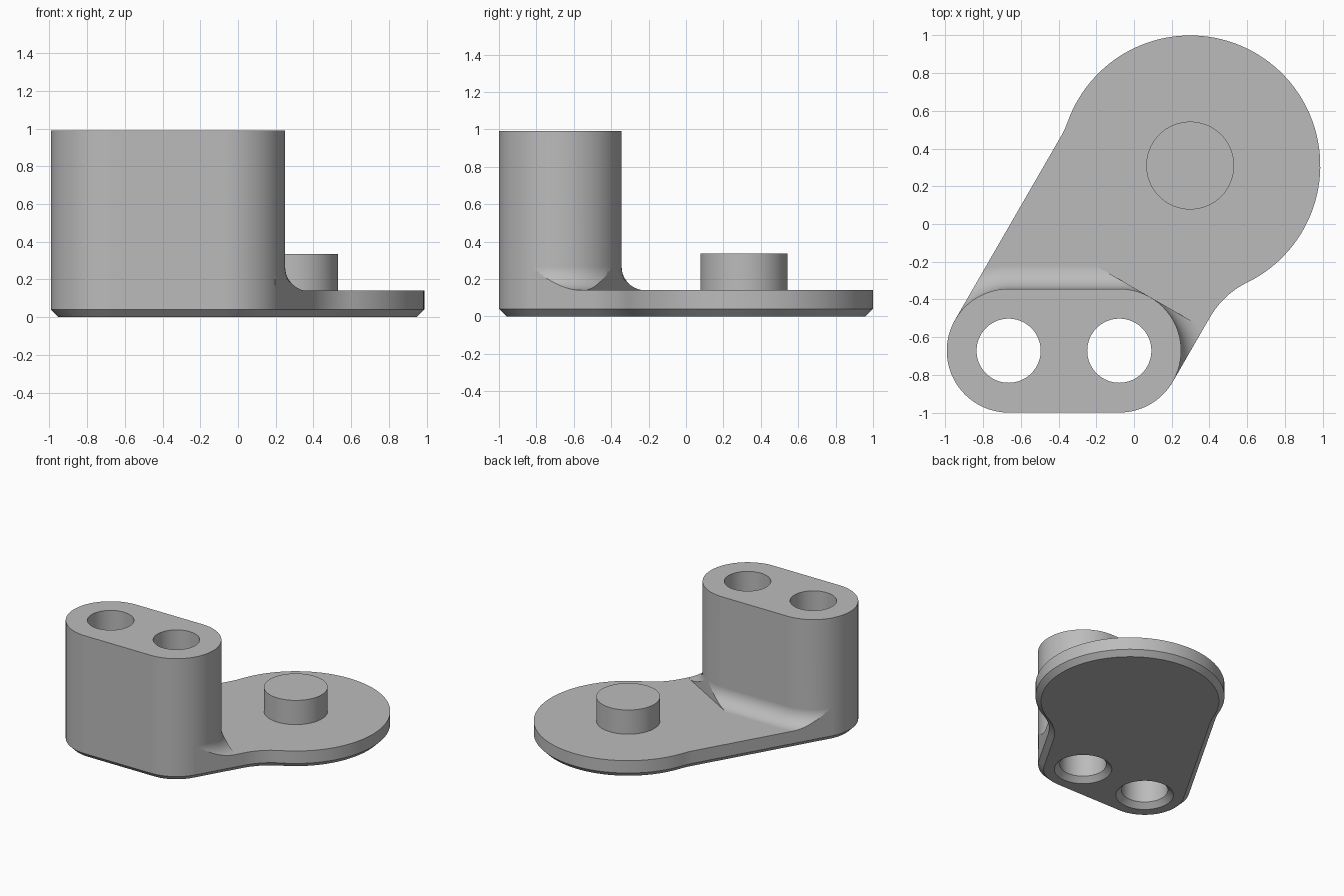
import bpy
import bmesh
from math import acos, cos, sin, radians, degrees
from mathutils import Vector

if "Cube" in bpy.data.objects:
    bpy.data.objects.remove(bpy.data.objects["Cube"], do_unlink=True)

# Main dimensions
POST_L, POST_R, POST_RAD = Vector((-0.665, -0.672)), Vector((-0.078, -0.672)), 0.328
DISC, DISC_RAD = Vector((0.298, 0.31)), 0.69
PLATE_TOP, POST_TOP, BOSS_TOP = 0.14, 0.99, 0.335
CHAMFER, COVE, NECK_RAD = 0.04, 0.125, 0.46
HOLE_RAD, BOSS_RAD = 0.17, 0.233
STEP = 3

grey = bpy.data.materials.new("plain grey")
grey.use_nodes = True
grey.diffuse_color = (0.5, 0.5, 0.5, 1)
grey.node_tree.nodes["Principled BSDF"].inputs["Base Color"].default_value = (0.5, 0.5, 0.5, 1)


def polar(angle):
    return Vector((cos(radians(angle)), sin(radians(angle))))


def arc(center, radius, start, end):
    n = max(2, round(abs(end - start) / STEP))
    return [center + radius * polar(start + (end - start) * i / n) for i in range(n + 1)]


def circle(center, radius):
    return arc(center, radius, 0, 360)[:-1]


def loft(name, layers, cuts=()):
    """Closed solid through (outline, height) layers, trimmed by vertical planes."""
    bm = bmesh.new()
    rings = [[bm.verts.new((p.x, p.y, z)) for p in outline] for outline, z in layers]
    for low, high in zip(rings, rings[1:]):
        for i in range(len(low)):
            j = (i + 1) % len(low)
            bm.faces.new((low[i], low[j], high[j], high[i]))
    bm.faces.new(rings[0][::-1])
    bm.faces.new(rings[-1])
    for point, normal in cuts:
        geom = bm.verts[:] + bm.edges[:] + bm.faces[:]
        cut = bmesh.ops.bisect_plane(bm, geom=geom, dist=1e-5, plane_co=point.to_3d(),
                                     plane_no=normal.to_3d(), clear_outer=True)
        edges = [e for e in cut["geom_cut"] if isinstance(e, bmesh.types.BMEdge) and e.is_boundary]
        bmesh.ops.holes_fill(bm, edges=edges)
    bmesh.ops.recalc_face_normals(bm, faces=bm.faces[:])
    mesh = bpy.data.meshes.new(name)
    bm.to_mesh(mesh)
    bm.free()
    mesh.materials.append(grey)
    obj = bpy.data.objects.new(name, mesh)
    bpy.context.collection.objects.link(obj)
    return obj


def combine(target, other, operation):
    mod = target.modifiers.new(operation.lower(), "BOOLEAN")
    mod.operation, mod.solver, mod.object = operation, "EXACT", other
    bpy.context.view_layer.objects.active = target
    bpy.ops.object.modifier_apply(modifier=mod.name)
    bpy.data.objects.remove(other, do_unlink=True)


def neck(post, side):
    """Concave arc centre and its angle on the disc, beside a straight edge facing side."""
    gap = (post + POST_RAD * polar(side) - DISC).dot(polar(side))
    swing = degrees(acos((gap + NECK_RAD) / (DISC_RAD + NECK_RAD)))
    turn = side - swing if side < 0 else side + swing
    return DISC + (DISC_RAD + NECK_RAD) * polar(turn), turn


def plate_outline(inset):
    right, a = neck(POST_R, -30)
    left, b = neck(POST_L, 150)
    a, b = (a, b) if a > -30 else (-60 - a, b)
    a = -60 - a
    right = DISC + (DISC_RAD + NECK_RAD) * polar(a)
    return (arc(POST_L, POST_RAD - inset, 150, 270)
            + arc(POST_R, POST_RAD - inset, 270, 330)
            + arc(right, NECK_RAD + inset, 150, a + 180)
            + arc(DISC, DISC_RAD - inset, a, b)[1:-1]
            + arc(left, NECK_RAD + inset, b + 180, 330))


def post_outline(flare):
    """Rounded slot, flared only on the side that faces the disc."""
    return (arc(POST_L, POST_RAD, 153, 270) + arc(POST_R, POST_RAD, 270, 327)
            + arc(POST_R, POST_RAD + flare, -30, 90) + arc(POST_L, POST_RAD + flare, 90, 150))


# Base plate with chamfered underside
body = loft("bracket_body", [(plate_outline(CHAMFER), 0), (plate_outline(0), CHAMFER),
                             (plate_outline(0), PLATE_TOP)])

# Post with a coved foot, trimmed to the plate edges and a slanted plane
layers = [(post_outline(COVE * (1 - sin(radians(a)))), PLATE_TOP + COVE * (1 - cos(radians(a))))
          for a in range(0, 91, 9)]
layers.append((post_outline(0), POST_TOP))
cuts = [(post + POST_RAD * polar(a), polar(a))
        for post, a in ((POST_L, 150), (POST_R, -30), (POST_R, 60))]
combine(body, loft("post", layers, cuts), "UNION")

# Round boss on the disc
combine(body, loft("boss", [(circle(DISC, BOSS_RAD), PLATE_TOP - 0.05),
                            (circle(DISC, BOSS_RAD), BOSS_TOP)]), "UNION")

# Through holes, countersunk from below
for post in (POST_L, POST_R):
    hole = [(circle(post, HOLE_RAD + CHAMFER + 0.02), -0.02), (circle(post, HOLE_RAD), CHAMFER),
            (circle(post, HOLE_RAD), POST_TOP + 0.1)]
    combine(body, loft("hole_cutter", hole), "DIFFERENCE")

# Smooth round walls, flat planes
bpy.ops.object.select_all(action="DESELECT")
body.select_set(True)
bpy.context.view_layer.objects.active = body
bpy.ops.object.shade_smooth_by_angle(angle=radians(25))
weighted = body.modifiers.new("flat_planes", "WEIGHTED_NORMAL")
weighted.keep_sharp = True
